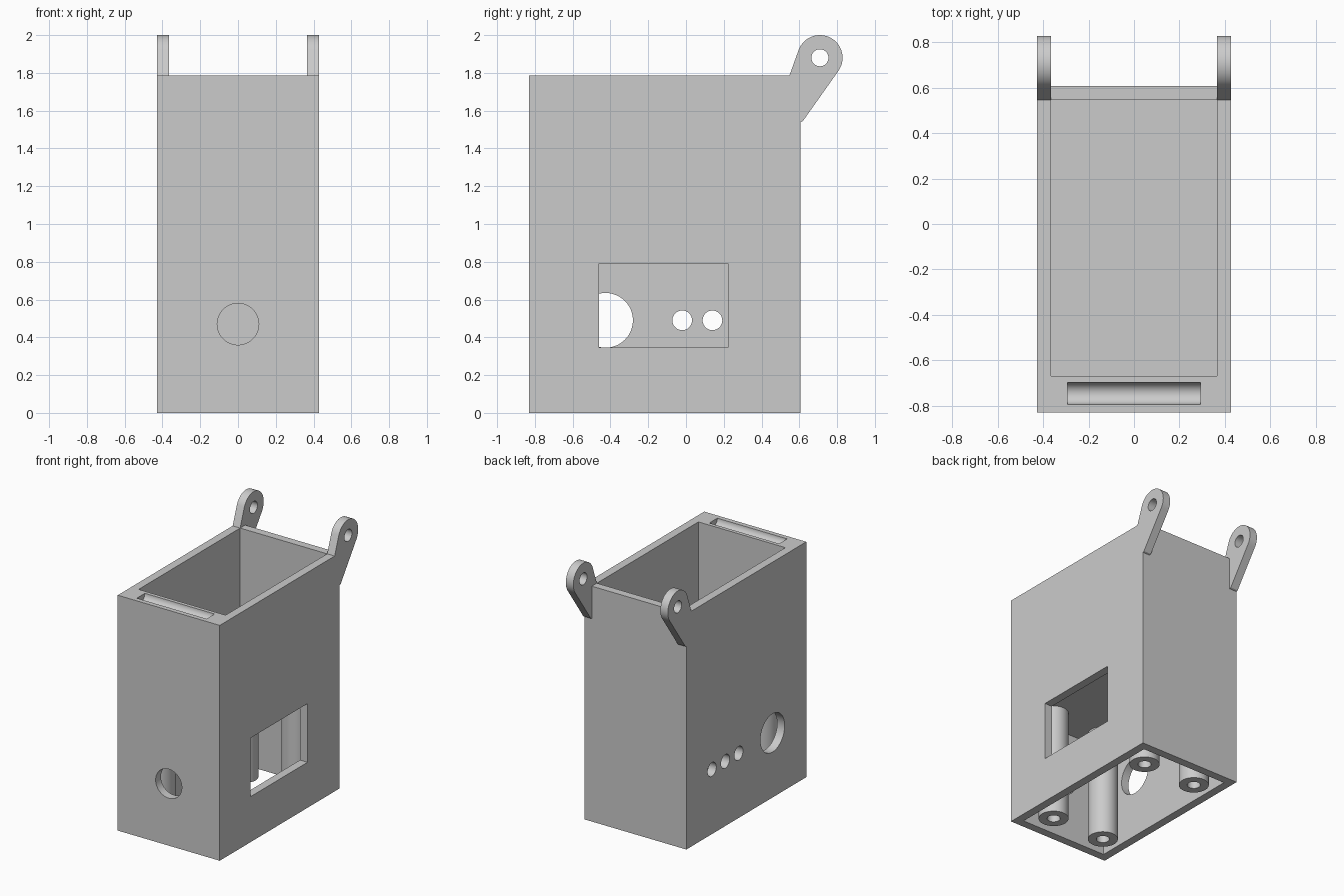
import bpy, bmesh, math
from mathutils import Matrix, Vector

cube = bpy.data.objects.get("Cube")
if cube:
    bpy.data.objects.remove(cube, do_unlink=True)

grey = bpy.data.materials.new("plain grey")
grey.use_nodes = True
colour = (0.6, 0.6, 0.6, 1)
grey.diffuse_color = colour
grey.node_tree.nodes["Principled BSDF"].inputs["Base Color"].default_value = colour


def finish(name, bm):
    bmesh.ops.recalc_face_normals(bm, faces=bm.faces)
    mesh = bpy.data.meshes.new(name)
    bm.to_mesh(mesh)
    bm.free()
    mesh.materials.append(grey)
    ob = bpy.data.objects.new(name, mesh)
    bpy.context.collection.objects.link(ob)
    return ob


def box(name, lo, hi):
    lo, hi = Vector(lo), Vector(hi)
    bm = bmesh.new()
    bmesh.ops.create_cube(bm, size=1, matrix=Matrix.Translation((lo + hi) / 2)
                          @ Matrix.Diagonal((*(hi - lo), 1)))
    return finish(name, bm)


def rod(name, centre, radius, length, axis, sides=48):
    bm = bmesh.new()
    turn = Vector((0, 0, 1)).rotation_difference(Vector(axis)).to_matrix().to_4x4()
    bmesh.ops.create_cone(bm, cap_ends=True, segments=sides, radius1=radius, radius2=radius,
                          depth=length, matrix=Matrix.Translation(centre) @ turn)
    return finish(name, bm)


def cut(target, cutters):
    for c in cutters:
        c.hide_render = True
        mod = target.modifiers.new("cut", "BOOLEAN")
        mod.operation, mod.solver, mod.object = "DIFFERENCE", "EXACT", c
    graph = bpy.context.evaluated_depsgraph_get()
    mesh = bpy.data.meshes.new_from_object(target.evaluated_get(graph))
    target.modifiers.clear()
    target.data = mesh
    for c in cutters:
        bpy.data.objects.remove(c, do_unlink=True)


def smooth(ob):
    bpy.ops.object.select_all(action="DESELECT")
    ob.select_set(True)
    bpy.context.view_layer.objects.active = ob
    bpy.ops.object.shade_smooth_by_angle(angle=math.radians(30))


X, FRONT, BACK, TOP = 0.428, -0.83, 0.607, 1.785
WALL, CEILING, FLOOR = 0.063, 0.85, 0.92
IN = X - WALL
AX, AY, AZ = (1, 0, 0), (0, 1, 0), (0, 0, 1)

# Case: upper bin, open lower bay, slot, side window and round ports
case = box("case", (-X, FRONT, 0), (X, BACK, TOP))
cutters = [
    box("bin_cutter", (-IN, -0.67, FLOOR), (IN, 0.547, 2)),
    box("bay_cutter", (-IN, FRONT + WALL, -0.1), (IN, BACK - WALL, CEILING)),
    box("window_cutter", (0.3, -0.46, 0.345), (0.5, 0.222, 0.79)),
    rod("slot_cutter", (0, -0.746, TOP), 0.048, 0.586, AX),
    rod("front_port_cutter", (0, FRONT, 0.47), 0.11, 0.2, AY),
]
for y, r in ((-0.426, 0.145), (-0.02, 0.052), (0.14, 0.052), (0.30, 0.052)):
    cutters.append(rod("side_port_cutter", (-X, y, 0.49), r, 0.2, AX))
cut(case, cutters)
smooth(case)

# Four hollow mounting posts under the bin
for side, sx in (("left", 1), ("right", -1)):
    for end, y in (("front", -0.607), ("back", 0.383)):
        post = rod(f"{end}_{side}_post", (sx * 0.225, y, CEILING / 2), 0.105, CEILING, AZ)
        cut(post, [rod("bore_cutter", (sx * 0.225, y, 0.2), 0.046, 0.8, AZ)])
        smooth(post)

# Hinge lugs on the back top corners
EYE_Y, EYE_Z, EYE_R = 0.709, 1.88, 0.12
profile = [(0.547, TOP)]
for i in range(33):
    a = math.radians(159 - 195 * i / 32)
    profile.append((EYE_Y + EYE_R * math.cos(a), EYE_Z + EYE_R * math.sin(a)))
profile += [(0.619, 1.545), (BACK, 1.54), (BACK, TOP)]
for side, x in (("left", IN), ("right", -X)):
    bm = bmesh.new()
    face = bm.faces.new([bm.verts.new((x, y, z)) for y, z in profile])
    new = bmesh.ops.extrude_face_region(bm, geom=[face])["geom"]
    bmesh.ops.translate(bm, vec=(WALL, 0, 0),
                        verts=[v for v in new if isinstance(v, bmesh.types.BMVert)])
    lug = finish(f"{side}_hinge_lug", bm)
    cut(lug, [rod("eye_cutter", (x, EYE_Y, EYE_Z), 0.045, 0.4, AX)])
    smooth(lug)
